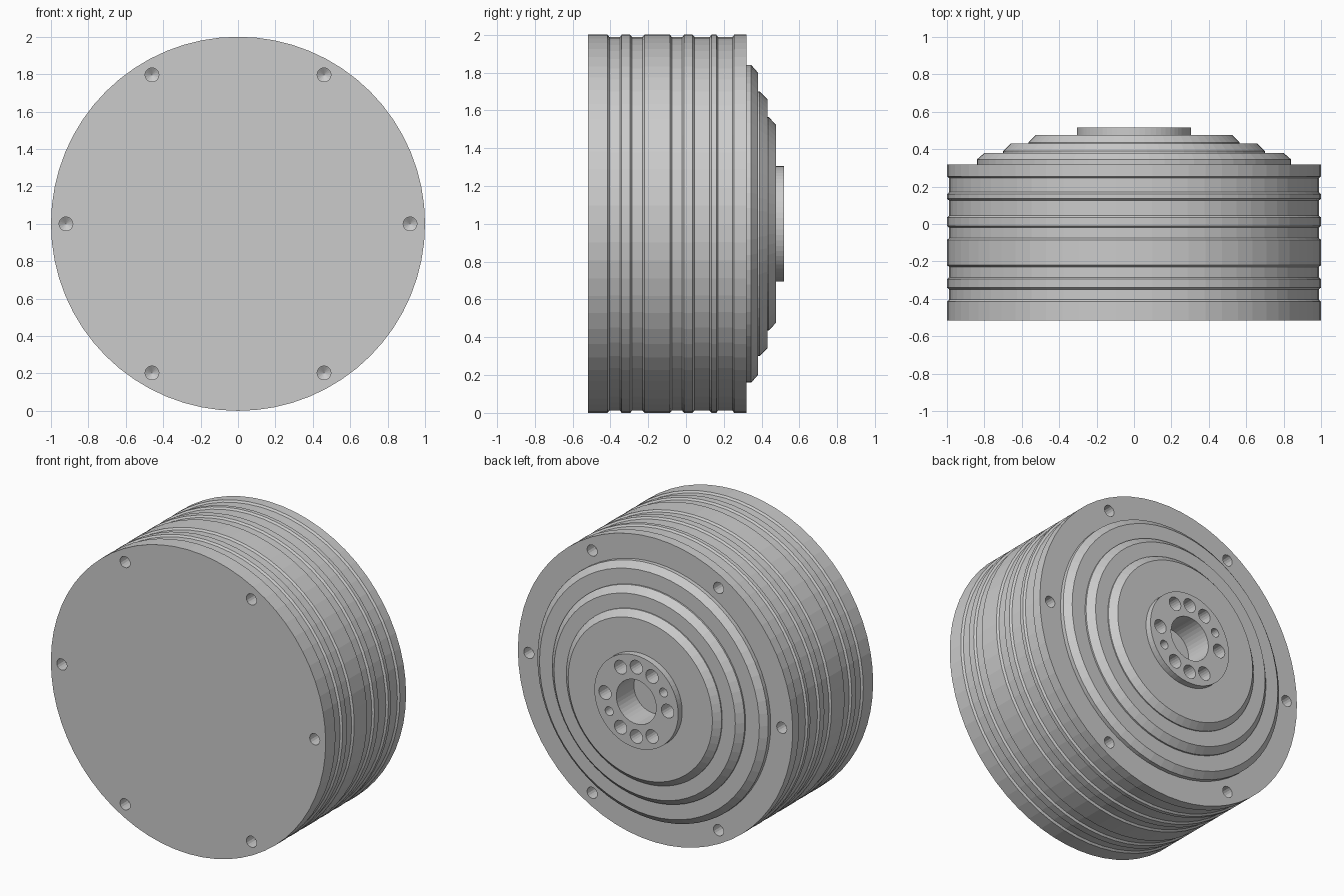
import bpy, bmesh, math
from mathutils import Matrix

cube = bpy.data.objects.get("Cube")
if cube:
    bpy.data.objects.remove(cube, do_unlink=True)

grey = bpy.data.materials.new("machined_grey")
grey.use_nodes = True
colour = (0.6, 0.6, 0.6, 1)
grey.diffuse_color = colour
grey.node_tree.nodes["Principled BSDF"].inputs["Base Color"].default_value = colour

FRONT, SHOULDER, FACE, BACK = -0.517, 0.319, 0.475, 0.517


def lathe(bm, profile, segments, x=0, z=1):
    """Closed solid of (radius, y) points turned around an axis along y."""
    rings = []
    for r, y in profile:
        if r == 0:
            rings.append([bm.verts.new((x, y, z))])
        else:
            angles = [2 * math.pi * i / segments for i in range(segments)]
            rings.append([bm.verts.new((x + r * math.cos(a), y, z + r * math.sin(a)))
                          for a in angles])
    for a, b in zip(rings, rings[1:]):
        for i in range(segments):
            j = (i + 1) % segments
            if len(a) == 1:
                bm.faces.new((a[0], b[i], b[j]))
            elif len(b) == 1:
                bm.faces.new((a[i], b[0], a[j]))
            else:
                bm.faces.new((a[i], b[i], b[j], a[j]))
    # flat end caps
    for ring in (rings[0], rings[-1]):
        if len(ring) > 1:
            bm.faces.new(ring)


def finish(name, bm):
    bmesh.ops.recalc_face_normals(bm, faces=bm.faces)
    mesh = bpy.data.meshes.new(name)
    bm.to_mesh(mesh)
    bm.free()
    mesh.materials.append(grey)
    ob = bpy.data.objects.new(name, mesh)
    bpy.context.collection.objects.link(ob)
    return ob


def turned(name, profile, segments=64):
    bm = bmesh.new()
    lathe(bm, profile, segments)
    return finish(name, bm)


def cut(ob, cutter):
    mod = ob.modifiers.new("holes", "BOOLEAN")
    mod.object = cutter
    mod.operation = "DIFFERENCE"
    mod.solver = "EXACT"
    cutter.hide_render = True
    cutter.hide_set(True)


# Drum with five shallow grooves around its rim
rim = [(1, FRONT)]
for start, end in ((-.415, -.34), (-.295, -.22), (-.085, -.01), (.035, .135), (.16, .255)):
    rim += [(1, start), (.988, start + .01), (.988, end - .01), (1, end)]
rim.append((1, SHOULDER))
drum = turned("grooved_drum", rim)

# Stepped cover: each tier has a short wall and a chamfer
tiers = []
for radius, low, wall, high in ((.84, SHOULDER, .345, .38),
                                (.70, .38, .39, .43),
                                (.565, .43, .437, FACE)):
    tiers += [(radius, low), (radius, wall), (radius - .04, high)]
cover = turned("stepped_cover", tiers)

# Raised mounting hub
hub = turned("mounting_hub", [(.305, FACE), (.305, BACK)])

# Six drilled bolt holes in each end of the drum
bm = bmesh.new()
for end, inward in ((FRONT, 1), (SHOULDER, -1)):
    drill = [(.037, end - inward * .02), (.037, end + inward * .08),
             (0, end + inward * .105)]
    for k in range(6):
        a = k * math.pi / 3
        lathe(bm, drill, 16, .92 * math.cos(a), 1 + .92 * math.sin(a))
cut(drum, finish("bolt_hole_cutter", bm))

# Central bore, eight large and two small holes through the hub
bm = bmesh.new()
lathe(bm, [(.145, .335), (.145, .55)], 40)
for degrees in (0, 60, 90, 120, 150, 180, 240, 270, 300, 330):
    a = math.radians(degrees)
    r = .029 if degrees in (150, 330) else .045
    lathe(bm, [(r, .39), (r, .55)], 20, .228 * math.cos(a), 1 + .228 * math.sin(a))
hub_cutter = finish("hub_hole_cutter", bm)
cut(hub, hub_cutter)
cut(cover, hub_cutter)
